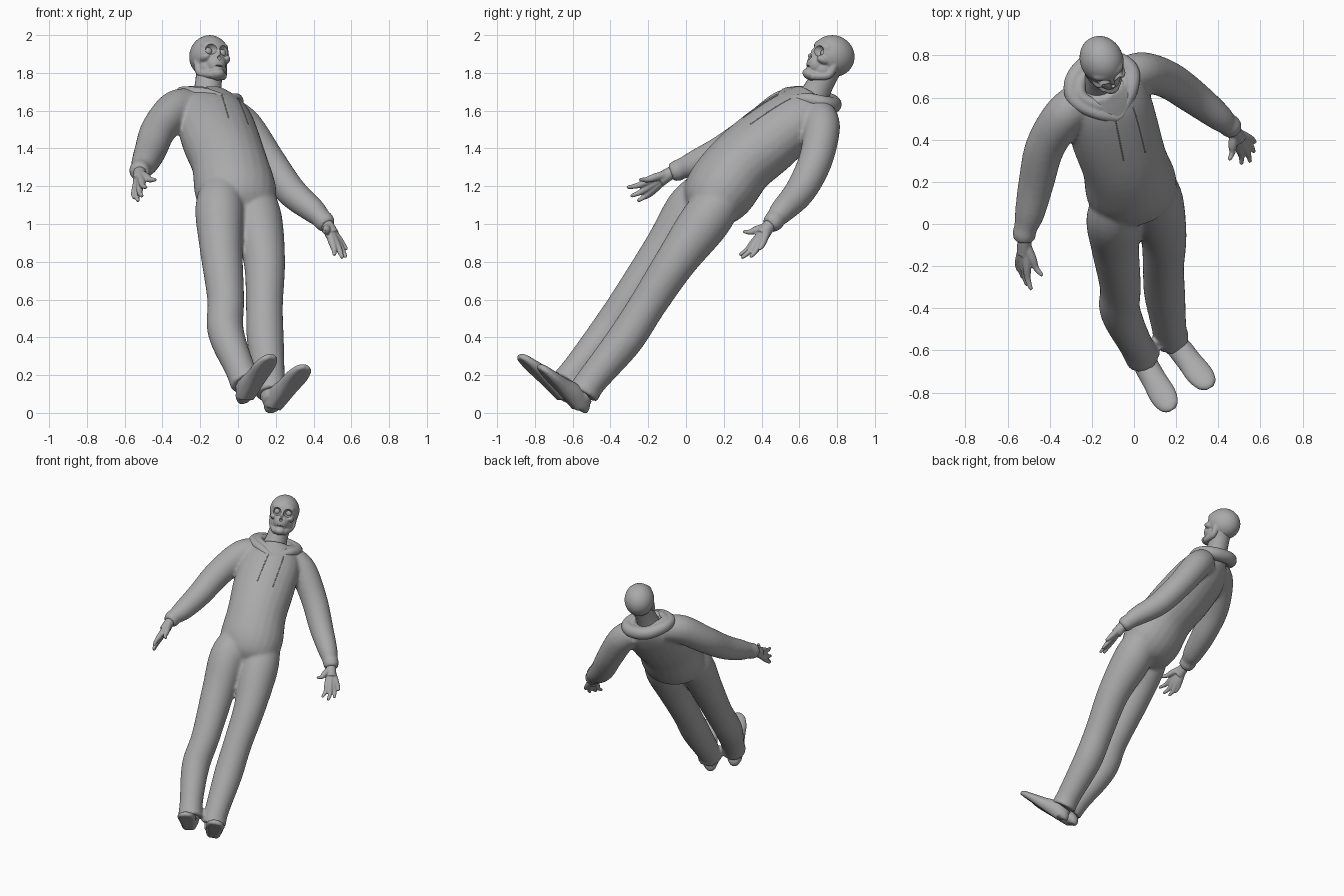
import bpy, bmesh, math
from mathutils import Vector, Matrix

cube = bpy.data.objects.get("Cube")
if cube:
    bpy.data.objects.remove(cube, do_unlink=True)

grey = bpy.data.materials.new("plain grey")
grey.use_nodes = True
grey.diffuse_color = (0.4, 0.4, 0.4, 1)
grey.node_tree.nodes["Principled BSDF"].inputs["Base Color"].default_value = (0.4, 0.4, 0.4, 1)


def spline(points, steps):
    """Smooth curve through points of any dimension."""
    p = [Vector(q) for q in points]
    p = [p[0]] + p + [p[-1]]
    out = []
    for a, b, c, d in zip(p, p[1:], p[2:], p[3:]):
        for i in range(steps):
            t = i / steps
            out.append(0.5 * (2 * b + (c - a) * t + (2 * a - 5 * b + 4 * c - d) * t ** 2
                              + (3 * b - a - 3 * c + d) * t ** 3))
    return out + [p[-1]]


def loft(bm, sections, side, side_end=None, steps=5, sides=24):
    """Skin elliptical sections (x, y, z, half width, half depth)."""
    rows = spline(sections, steps)
    mids = [Vector(r[:3]) for r in rows]
    side = Vector(side)
    side_end = Vector(side_end) if side_end else side
    rings = []
    for i, (m, row) in enumerate(zip(mids, rows)):
        along = (mids[min(i + 1, len(mids) - 1)] - mids[max(i - 1, 0)]).normalized()
        s = side.lerp(side_end, i / (len(mids) - 1))
        s = (s - along * s.dot(along)).normalized()
        d = along.cross(s)
        angles = [2 * math.pi * k / sides for k in range(sides)]
        rings.append([bm.verts.new(m + s * row[3] * math.cos(a) + d * row[4] * math.sin(a))
                      for a in angles])
    for a, b in zip(rings, rings[1:]):
        for k in range(sides):
            n = (k + 1) % sides
            bm.faces.new((a[k], a[n], b[n], b[k]))
    bm.faces.new(rings[0][::-1])
    bm.faces.new(rings[-1])


def tube(bm, points, side=(0.3, 0.2, 1), **kw):
    """Round loft from (x, y, z, radius) points."""
    loft(bm, [(*p, p[3]) for p in points], side, **kw)


def ellipsoid(bm, centre, radii, frame=Matrix()):
    m = frame @ Matrix.Translation(centre) @ Matrix.Diagonal((*radii, 1))
    bmesh.ops.create_icosphere(bm, subdivisions=4, radius=1, matrix=m)


def finish(bm, name):
    bmesh.ops.recalc_face_normals(bm, faces=bm.faces[:])
    mesh = bpy.data.meshes.new(name)
    bm.to_mesh(mesh)
    bm.free()
    mesh.materials.append(grey)
    mesh.shade_smooth()
    obj = bpy.data.objects.new(name, mesh)
    bpy.context.collection.objects.link(obj)
    return obj


def fuse(obj, voxel, smoothing, cutter=None):
    """Weld overlapping pieces into one skin, optionally carve it, and apply."""
    mod = obj.modifiers.new("weld", 'REMESH')
    mod.mode = 'VOXEL'
    mod.voxel_size = voxel
    mod = obj.modifiers.new("soften", 'SMOOTH')
    mod.factor, mod.iterations = 0.5, smoothing
    if cutter:
        cutter.hide_render = True
        mod = obj.modifiers.new("carve", 'BOOLEAN')
        mod.operation, mod.solver, mod.object = 'DIFFERENCE', 'EXACT', cutter
    bpy.context.view_layer.update()
    deps = bpy.context.evaluated_depsgraph_get()
    mesh = bpy.data.meshes.new_from_object(obj.evaluated_get(deps))
    obj.modifiers.clear()
    obj.data = mesh
    mesh.materials.clear()
    mesh.materials.append(grey)
    mesh.shade_smooth()
    if cutter:
        bpy.data.objects.remove(cutter, do_unlink=True)
        bpy.context.view_layer.objects.active = obj
        obj.select_set(True)
        bpy.ops.object.shade_smooth_by_angle(angle=math.radians(45))
        obj.select_set(False)


# Hooded top and trousers
suit = bmesh.new()
loft(suit, [(0.01, 0.075, 1.045, 0.15, 0.09), (0.0, 0.115, 1.10, 0.20, 0.155),
            (-0.015, 0.185, 1.185, 0.219, 0.186),
            (-0.045, 0.29, 1.32, 0.205, 0.18), (-0.09, 0.43, 1.44, 0.213, 0.178),
            (-0.125, 0.56, 1.55, 0.21, 0.16), (-0.145, 0.63, 1.62, 0.18, 0.13),
            (-0.16, 0.67, 1.67, 0.11, 0.10)],
     (0.98, 0.12, -0.1), (0.88, 0.46, -0.15))
legs = {
    "right": [(-0.085, 0.13, 1.21, 0.10), (-0.098, 0.025, 1.085, 0.128), (-0.09, -0.105, 0.88, 0.114),
              (-0.065, -0.295, 0.605, 0.098), (-0.065, -0.415, 0.43, 0.096),
              (0.01, -0.575, 0.235, 0.08), (0.045, -0.635, 0.155, 0.086)],
    "left": [(0.08, 0.21, 1.16, 0.11), (0.102, 0.105, 1.02, 0.133), (0.14, -0.055, 0.80, 0.11),
             (0.14, -0.205, 0.57, 0.098), (0.145, -0.325, 0.385, 0.098),
             (0.168, -0.50, 0.17, 0.082), (0.178, -0.545, 0.10, 0.087)]}
arms = {
    "right": [(-0.23, 0.60, 1.62, 0.09), (-0.325, 0.52, 1.61, 0.10), (-0.42, 0.37, 1.50, 0.094),
              (-0.463, 0.20, 1.39, 0.085), (-0.495, 0.05, 1.32, 0.071), (-0.515, -0.02, 1.295, 0.055),
              (-0.52, -0.045, 1.283, 0.057), (-0.52, -0.08, 1.27, 0.048)],
    "left": [(-0.04, 0.70, 1.58, 0.09), (0.04, 0.72, 1.51, 0.096), (0.16, 0.685, 1.335, 0.09),
             (0.278, 0.605, 1.175, 0.082), (0.40, 0.51, 1.07, 0.066), (0.44, 0.475, 1.03, 0.053),
             (0.455, 0.465, 1.015, 0.056), (0.475, 0.44, 0.99, 0.046)]}
for limb in (*legs.values(), *arms.values()):
    tube(suit, limb)
suit_obj = finish(suit, "hooded_suit")
fuse(suit_obj, 0.011, 8)

# Hood lying round the neck, thick behind and pointed in front
hood = bmesh.new()
ring = [(-0.075, 0.505, 1.66, 0.026), (-0.17, 0.525, 1.69, 0.03), (-0.28, 0.585, 1.695, 0.034),
        (-0.29, 0.68, 1.68, 0.04), (-0.21, 0.765, 1.645, 0.045), (-0.09, 0.775, 1.63, 0.045),
        (-0.015, 0.73, 1.64, 0.039), (-0.01, 0.65, 1.66, 0.033), (-0.04, 0.57, 1.66, 0.028),
        (-0.075, 0.505, 1.66, 0.026)]
tube(hood, ring, side=(-0.1, 0.4, 0.9))
inner = [(-0.15 + (x + 0.15) * 0.74, 0.66 + (y - 0.66) * 0.74, z + 0.01, r * 0.8)
         for x, y, z, r in ring]
tube(hood, inner, side=(-0.1, 0.4, 0.9))
fuse(finish(hood, "hood"), 0.007, 4)

# Drawstrings lying almost flush with the chest
cords = bmesh.new()
for start, end in (((-0.09, 0.50, 1.68), (-0.045, 0.29, 1.58)),
                   ((-0.02, 0.56, 1.64), (0.055, 0.34, 1.53))):
    a, b = Vector(start), Vector(end)
    path = [suit_obj.closest_point_on_mesh(a.lerp(b, i / 12))[1] for i in range(13)]
    tube(cords, [(*p, 0.003) for p in path], steps=2, sides=8)
finish(cords, "drawstrings")

# Neck
neck = bmesh.new()
tube(neck, [(-0.165, 0.65, 1.62, 0.09), (-0.16, 0.695, 1.71, 0.073),
            (-0.152, 0.735, 1.79, 0.07), (-0.145, 0.76, 1.84, 0.075)], side=(1, 0, 0))
finish(neck, "neck")

# Head frame: x to its right, y forward, z up
forward = Vector((0.42, -0.82, 0.37)).normalized()
up = Vector((-0.08, 0.42, 0.9))
up = (up - forward * up.dot(forward)).normalized()
frame = Matrix((forward.cross(up), forward, up)).transposed().to_4x4()
frame.translation = (-0.152, 0.775, 1.888)

# Skull with brow, cheekbones and jaw
skull, holes, eyes = bmesh.new(), bmesh.new(), bmesh.new()
for centre, radii in (((0, -0.003, 0.003), (0.102, 0.118, 0.109)),
                      ((0, 0.066, 0.024), (0.08, 0.046, 0.04)),
                      ((0, 0.065, -0.07), (0.056, 0.056, 0.06)),
                      ((0, 0.078, -0.136), (0.042, 0.044, 0.03)),
                      ((0, 0.1, -0.022), (0.012, 0.026, 0.03)),
                      ((0, 0.025, -0.085), (0.076, 0.07, 0.07))):
    ellipsoid(skull, centre, radii, frame)
for s in (-1, 1):
    ellipsoid(skull, (s * 0.058, 0.064, -0.042), (0.026, 0.042, 0.022), frame)
    jaw = [(s * 0.074, 0.005, -0.04), (s * 0.066, 0.012, -0.105), (s * 0.028, 0.085, -0.143)]
    tube(skull, [(*(frame @ Vector(p)), 0.022) for p in jaw], side=forward.cross(up))
    ellipsoid(holes, (s * 0.041, 0.118, -0.006), (0.032, 0.046, 0.03), frame)
    ellipsoid(eyes, (s * 0.041, 0.066, -0.006), (0.024, 0.024, 0.024), frame)
ellipsoid(holes, (0, 0.135, -0.056), (0.012, 0.035, 0.015), frame)
ellipsoid(holes, (0, 0.135, -0.1), (0.032, 0.035, 0.004), frame)
fuse(finish(skull, "skull"), 0.005, 4, finish(holes, "socket_cutter"))
finish(eyes, "eyeballs")

# Hands: fingertips from index to little finger, then the thumb
tips = {
    "right": [(-0.49, -0.305, 1.195), (-0.51, -0.285, 1.15), (-0.53, -0.25, 1.125),
              (-0.55, -0.215, 1.14), (-0.44, -0.24, 1.235)],
    "left": [(0.51, 0.29, 0.84), (0.55, 0.30, 0.825), (0.568, 0.345, 0.83),
             (0.572, 0.39, 0.87), (0.455, 0.31, 0.96)]}
for name, ends in tips.items():
    hand = bmesh.new()
    wrist = Vector(arms[name][-1][:3])
    start = Vector(arms[name][-2][:3])
    middle = sum((Vector(e) for e in ends[:4]), Vector()) / 4
    curl = (Vector(ends[4]) - middle).normalized() * 0.012
    tube(hand, [(*start, 0.035), (*wrist, 0.034), (*wrist.lerp(middle, 0.32), 0.037)])
    for e in ends:
        tip = Vector(e)
        knuckle = wrist.lerp(tip, 0.5) - curl * 0.5
        bend = wrist.lerp(tip, 0.78) - curl
        tube(hand, [(*wrist, 0.022), (*knuckle, 0.021), (*bend, 0.015), (*tip, 0.01)], sides=12)
        ellipsoid(hand, tip, (0.01, 0.01, 0.01))
    fuse(finish(hand, name + "_hand"), 0.005, 3)

# Shoes: sections along the sole from heel to toe, flattened underneath
profile = [(0.0, 0.025, 0.03), (0.04, 0.048, 0.05), (0.25, 0.058, 0.06), (0.5, 0.06, 0.046),
           (0.75, 0.064, 0.034), (0.93, 0.048, 0.025), (1.0, 0.018, 0.015)]
for name, heel, toe in (("right", (0.045, -0.65, 0.035), (0.185, -0.895, 0.285)),
                        ("left", (0.185, -0.58, -0.012), (0.365, -0.79, 0.23))):
    shoe = bmesh.new()
    heel, toe = Vector(heel), Vector(toe)
    sole = (toe - heel).normalized()
    rise = Vector(legs[name][-2][:3]) - Vector(legs[name][-1][:3])
    rise = (rise - sole * rise.dot(sole)).normalized()
    loft(shoe, [(*(heel.lerp(toe, t) + rise * h), w, h) for t, w, h in profile],
         sole.cross(rise))
    for v in shoe.verts:
        low = (v.co - heel).dot(rise)
        if low < 0.01:
            v.co += rise * (0.01 - low)
    ankle = Vector(legs[name][-1][:3])
    tube(shoe, [(*ankle, 0.065), (*(ankle - rise * 0.05), 0.055)])
    fuse(finish(shoe, name + "_shoe"), 0.007, 3)
